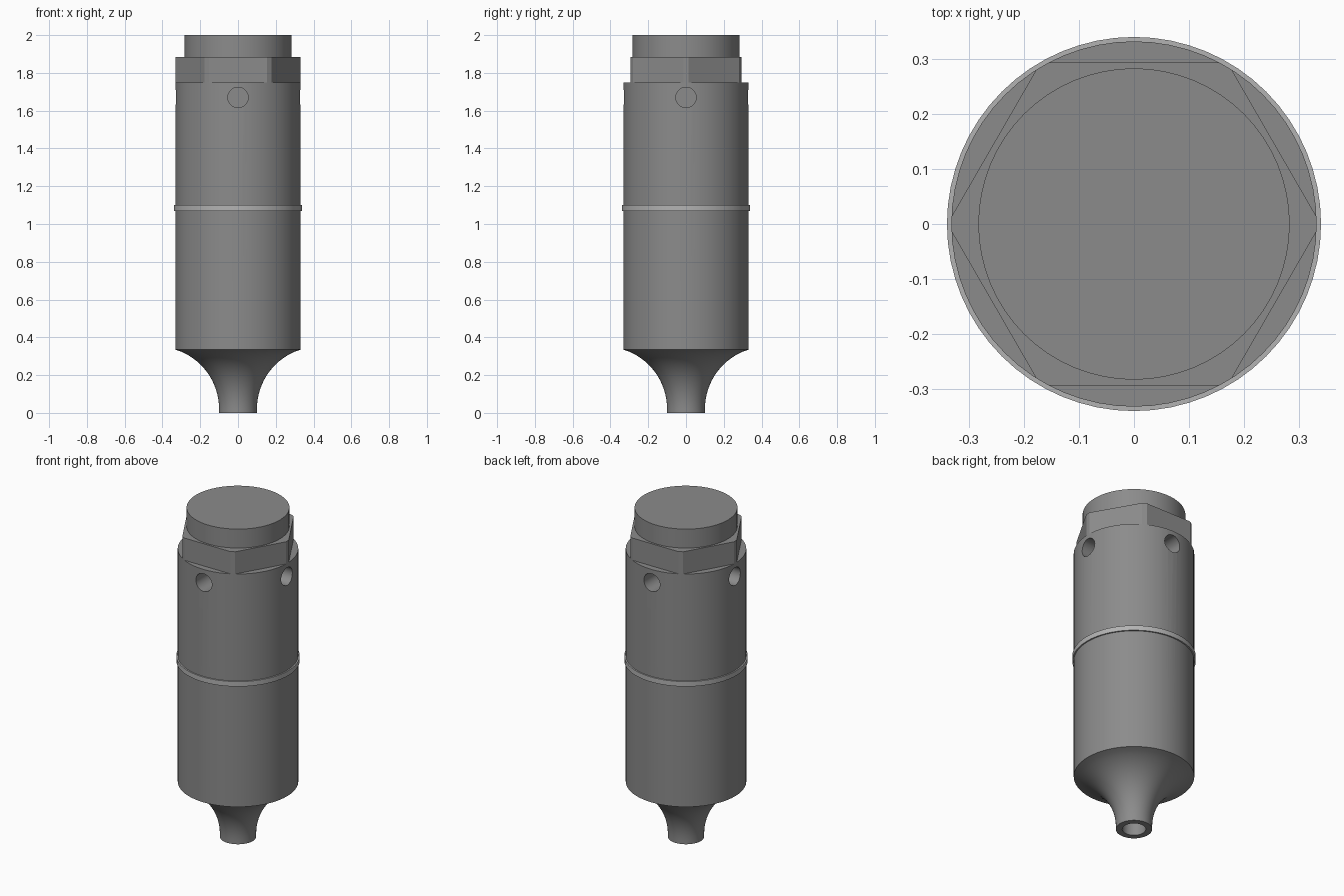
import bpy, bmesh
from math import sin, cos, pi, radians, acos, asin

old = bpy.data.objects.get("Cube")
if old:
    bpy.data.objects.remove(old)

BODY_R, RING_R, CAP_R, FLAT = 0.332, 0.34, 0.283, 0.294
HOLE_R, HOLE_Z, HOLE_FLOOR = 0.054, 1.67, 0.2


def material(name, value):
    m = bpy.data.materials.new(name)
    m.use_nodes = True
    m.diffuse_color = (value, value, value, 1)
    m.node_tree.nodes["Principled BSDF"].inputs["Base Color"].default_value = m.diffuse_color
    return m


steel = material("steel grey", 0.26)
bright = material("light grey", 0.45)


def finish(name, bm, mat):
    bmesh.ops.recalc_face_normals(bm, faces=bm.faces)
    mesh = bpy.data.meshes.new(name)
    bm.to_mesh(mesh)
    bm.free()
    ob = bpy.data.objects.new(name, mesh)
    bpy.context.collection.objects.link(ob)
    mesh.materials.append(mat)
    return ob


def lathe(name, profile, mat, steps=64):
    """Spin (radius, height) points about z; points on the axis are merged."""
    bm = bmesh.new()
    verts = [bm.verts.new((r, 0, z)) for r, z in profile]
    edges = [bm.edges.new(pair) for pair in zip(verts, verts[1:])]
    bmesh.ops.spin(bm, geom=verts + edges, cent=(0, 0, 0), axis=(0, 0, 1),
                   angle=2 * pi, steps=steps)
    bmesh.ops.remove_doubles(bm, verts=bm.verts, dist=1e-5)
    return finish(name, bm, mat)


def smooth(ob):
    bpy.ops.object.select_all(action='DESELECT')
    ob.select_set(True)
    bpy.context.view_layer.objects.active = ob
    bpy.ops.object.shade_smooth_by_angle(angle=radians(30))


# Body: bored nozzle, concave flare and straight barrel
flare_r, flare_z, top_z = 0.331, 0.02, 0.335
end = asin((top_z - flare_z) / flare_r)
flare = [(0.1 + flare_r * (1 - cos(end * i / 16)), flare_z + flare_r * sin(end * i / 16))
         for i in range(16)]
body = lathe("body", [(0, 0.3), (0.065, 0.3), (0.065, 0), (0.1, 0)] + flare
             + [(BODY_R, top_z), (BODY_R, 1.75), (0, 1.75)], steel)

# Four blind spanner holes around the top of the barrel
for i in range(4):
    a = i * pi / 2
    mid = (HOLE_FLOOR + 0.4) / 2
    bpy.ops.mesh.primitive_cylinder_add(
        vertices=32, radius=HOLE_R, depth=0.4 - HOLE_FLOOR,
        location=(mid * cos(a), mid * sin(a), HOLE_Z), rotation=(0, pi / 2, a))
    cutter = bpy.context.object
    cutter.name = f"hole_cutter_{i + 1}"
    cutter.data.materials.append(steel)
    mod = body.modifiers.new("spanner hole", 'BOOLEAN')
    mod.object, mod.operation, mod.solver = cutter, 'DIFFERENCE', 'EXACT'
    bpy.context.view_layer.objects.active = body
    bpy.ops.object.modifier_apply(modifier=mod.name)
    bpy.data.objects.remove(cutter)
smooth(body)

# Thin bright ring round the middle
smooth(lathe("middle_ring", [(0.32, 1.07), (RING_R, 1.07), (RING_R, 1.1),
                             (0.32, 1.1), (0.32, 1.07)], bright))

# Hexagonal nut with its corners trimmed to the barrel radius
half = acos(FLAT / BODY_R)
bm = bmesh.new()
rim = []
for i in range(6):
    for side in (-half, half):
        a = pi / 6 + i * pi / 3 + side
        rim.append(bm.verts.new((BODY_R * cos(a), BODY_R * sin(a), 1.75)))
base = bm.faces.new(rim)
raised = bmesh.ops.extrude_face_region(bm, geom=[base], use_keep_orig=True)
bmesh.ops.translate(bm, vec=(0, 0, 0.135),
                    verts=[v for v in raised["geom"] if isinstance(v, bmesh.types.BMVert)])
finish("hex_nut", bm, steel)

# Round end cap
smooth(lathe("end_cap", [(0, 1.88), (CAP_R, 1.88), (CAP_R, 2), (0, 2)], steel))
